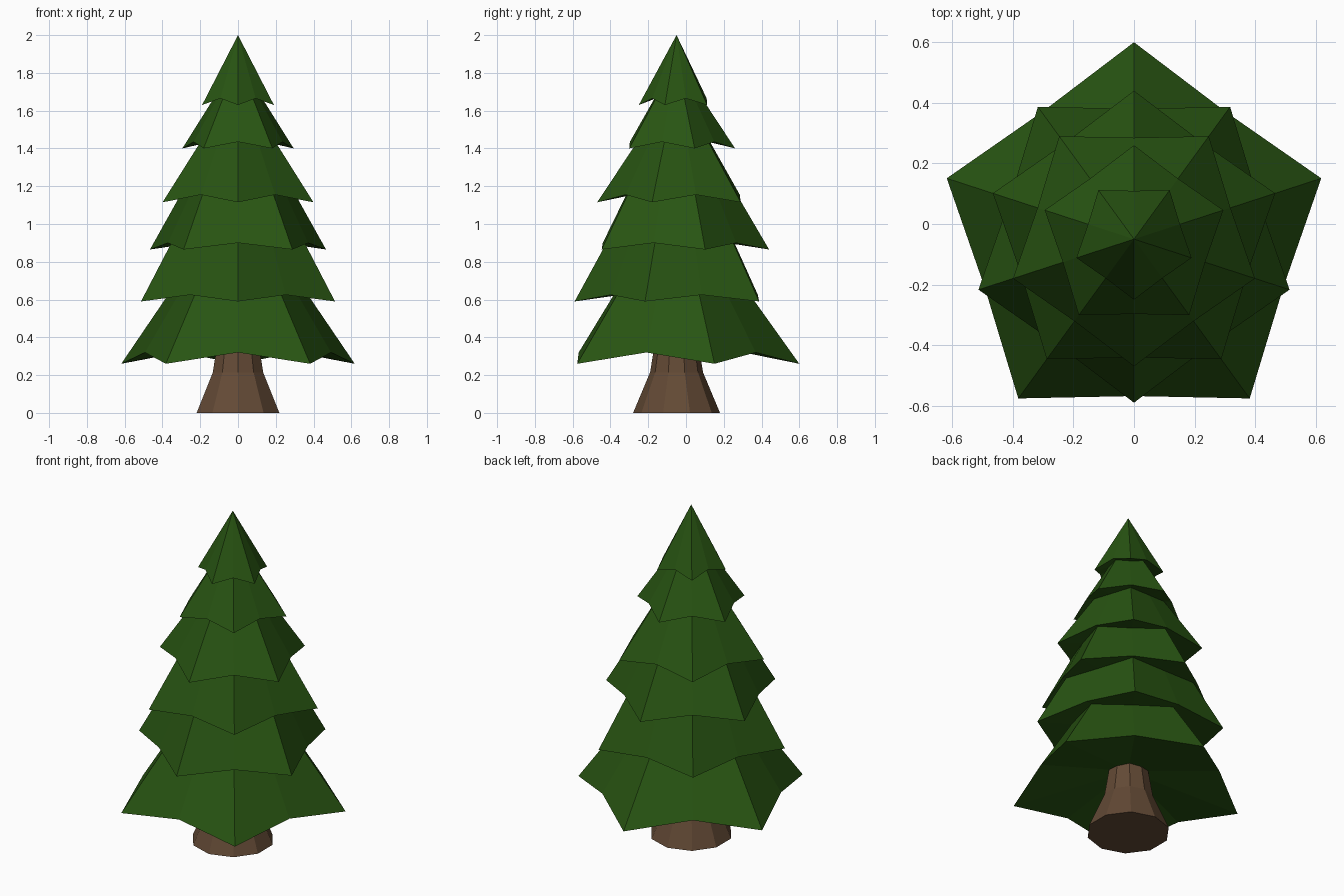
import bpy, bmesh
from math import sin, cos, pi

cube = bpy.data.objects.get("Cube")
if cube:
    bpy.data.objects.remove(cube, do_unlink=True)

AXIS_Y = -0.05   # the tree stands slightly forward of the origin


def make_material(name, color):
    mat = bpy.data.materials.new(name)
    mat.use_nodes = True
    mat.diffuse_color = color
    bsdf = mat.node_tree.nodes["Principled BSDF"]
    bsdf.inputs["Base Color"].default_value = color
    bsdf.inputs["Roughness"].default_value = 0.9
    return mat


def finish(bm, name, mat):
    bmesh.ops.recalc_face_normals(bm, faces=bm.faces)
    mesh = bpy.data.meshes.new(name)
    bm.to_mesh(mesh)
    bm.free()
    mesh.materials.append(mat)
    obj = bpy.data.objects.new(name, mesh)
    obj.location.y = AXIS_Y
    bpy.context.collection.objects.link(obj)
    return obj


def ring(bm, count, radius, z):
    """Ring of vertices; radius and z are functions of the index. Starts at +y."""
    step = 2 * pi / count
    return [bm.verts.new((radius(i) * sin(i * step), radius(i) * cos(i * step), z(i)))
            for i in range(count)]


def branch_tier(name, tip_radius, tip_z, rise, apex_z, tip_parity, mat):
    """Five-pointed cone: low tips alternate with raised notches in the skirt."""
    bm = bmesh.new()
    notch_radius = tip_radius * cos(pi / 5) * 0.985
    is_tip = lambda i: i % 2 == tip_parity
    rim = ring(bm, 10,
               lambda i: tip_radius if is_tip(i) else notch_radius,
               lambda i: tip_z if is_tip(i) else tip_z + rise)
    apex = bm.verts.new((0, 0, apex_z))
    under = bm.verts.new((0, 0, tip_z + 2.2 * rise))
    for a, b in zip(rim, rim[1:] + rim[:1]):
        bm.faces.new((a, b, apex))
        bm.faces.new((b, a, under))
    return finish(bm, name, mat)


def flared_trunk(name, profile, mat):
    bm = bmesh.new()
    rings = [ring(bm, 10, lambda i: r, lambda i: z) for r, z in profile]
    for low, high in zip(rings, rings[1:]):
        for i in range(10):
            j = (i + 1) % 10
            bm.faces.new((low[i], low[j], high[j], high[i]))
    bm.faces.new(rings[0])
    bm.faces.new(rings[-1])
    return finish(bm, name, mat)


green = make_material("pine_green", (0.021, 0.089, 0.006, 1))
brown = make_material("bark_brown", (0.125, 0.068, 0.036, 1))

# Trunk with a flared foot
flared_trunk("trunk", [(0.23, 0), (0.14, 0.215), (0.105, 0.43)], brown)

# Branch tiers, bottom to top: tip radius, tip height, notch rise, apex height
tiers = [
    (0.65, 0.26, 0.06, 1.17),
    (0.54, 0.59, 0.035, 1.58),
    (0.49, 0.865, 0.035, 1.70),
    (0.42, 1.115, 0.04, 1.75),
    (0.31, 1.40, 0.035, 1.87),
    (0.20, 1.63, 0.035, 2.00),
]
for n, (radius, tip_z, rise, apex_z) in enumerate(tiers):
    branch_tier(f"branch_tier_{n + 1}", radius, tip_z, rise, apex_z, n % 2, green)
